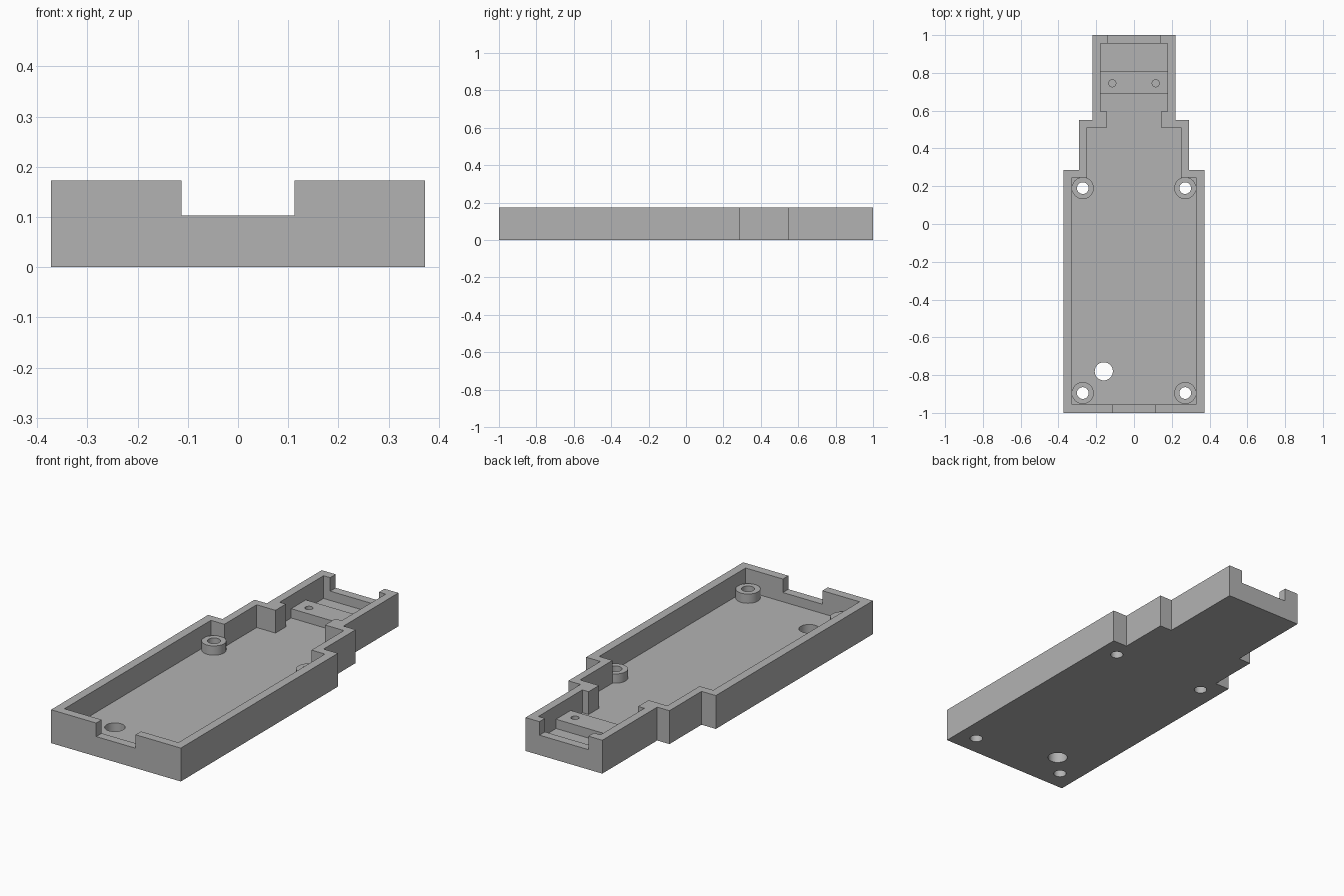
import bpy, bmesh, math

if "Cube" in bpy.data.objects:
    bpy.data.objects.remove(bpy.data.objects["Cube"], do_unlink=True)

HEIGHT, FLOOR, LEDGE = 0.173, 0.055, 0.103
OVER = 0.3          # cutters reach above the rim
POST_X, POST_Y = 0.271, (-0.895, 0.19)

gray = bpy.data.materials.new("plain gray")
gray.use_nodes = True
gray.diffuse_color = (0.45, 0.45, 0.45, 1)
gray.node_tree.nodes["Principled BSDF"].inputs["Base Color"].default_value = (0.45, 0.45, 0.45, 1)


def finish(name, bm):
    bmesh.ops.recalc_face_normals(bm, faces=bm.faces)
    mesh = bpy.data.meshes.new(name)
    bm.to_mesh(mesh)
    bm.free()
    mesh.materials.append(gray)
    obj = bpy.data.objects.new(name, mesh)
    bpy.context.collection.objects.link(obj)
    return obj


def prism(name, half, z0, z1):
    """Extrude a left-right symmetric outline given by its +x half."""
    outline = half + [(-x, y) for x, y in reversed(half)]
    bm = bmesh.new()
    face = bm.faces.new([bm.verts.new((x, y, z0)) for x, y in outline])
    new = bmesh.ops.extrude_face_region(bm, geom=[face])["geom"]
    top = [v for v in new if isinstance(v, bmesh.types.BMVert)]
    bmesh.ops.translate(bm, verts=top, vec=(0, 0, z1 - z0))
    return finish(name, bm)


def block(name, w, y0, y1, z0, z1):
    return prism(name, [(w, y0), (w, y1)], z0, z1)


def cylinder(name, x, y, r, z0, z1):
    bm = bmesh.new()
    bmesh.ops.create_cone(bm, cap_ends=True, segments=40, radius1=r, radius2=r, depth=z1 - z0)
    bmesh.ops.translate(bm, verts=bm.verts, vec=(x, y, (z0 + z1) / 2))
    return finish(name, bm)


def combine(tool, operation):
    mod = tray.modifiers.new(tool.name, 'BOOLEAN')
    mod.operation, mod.solver, mod.object = operation, 'EXACT', tool
    bpy.ops.object.modifier_apply(modifier=mod.name)
    bpy.data.objects.remove(tool, do_unlink=True)


# Stepped outer body
tray = prism("case_tray", [(0.372, -1), (0.372, 0.287), (0.29, 0.287), (0.29, 0.55),
                           (0.22, 0.55), (0.22, 1)], 0, HEIGHT)
bpy.context.view_layer.objects.active = tray
tray.select_set(True)

# Inner cavity with the narrow neck, then the end openings
combine(prism("cavity", [(0.327, -0.955), (0.327, 0.245), (0.25, 0.245), (0.25, 0.51),
                         (0.142, 0.51), (0.142, 0.595), (0.178, 0.595), (0.178, 0.955)],
              FLOOR, OVER), 'DIFFERENCE')
combine(block("front_opening", 0.113, -1.1, -0.9, LEDGE, OVER), 'DIFFERENCE')
combine(block("back_opening", 0.14, 0.9, 1.1, LEDGE, OVER), 'DIFFERENCE')

# Cross bar and screw posts rise from the floor
combine(block("cross_bar", 0.2, 0.69, 0.81, 0.02, LEDGE), 'UNION')
for side in (-1, 1):
    for y in POST_Y:
        combine(cylinder("screw_post", side * POST_X, y, 0.058, 0.02, LEDGE), 'UNION')

# Through holes in the posts, blind holes in the bar, one large floor hole
for side in (-1, 1):
    for y in POST_Y:
        combine(cylinder("post_hole", side * POST_X, y, 0.031, -0.1, OVER), 'DIFFERENCE')
    combine(cylinder("bar_hole", side * 0.115, 0.745, 0.019, 0.05, OVER), 'DIFFERENCE')
combine(cylinder("floor_hole", -0.16, -0.78, 0.048, -0.1, OVER), 'DIFFERENCE')

bpy.ops.object.shade_smooth_by_angle(angle=math.radians(30))
